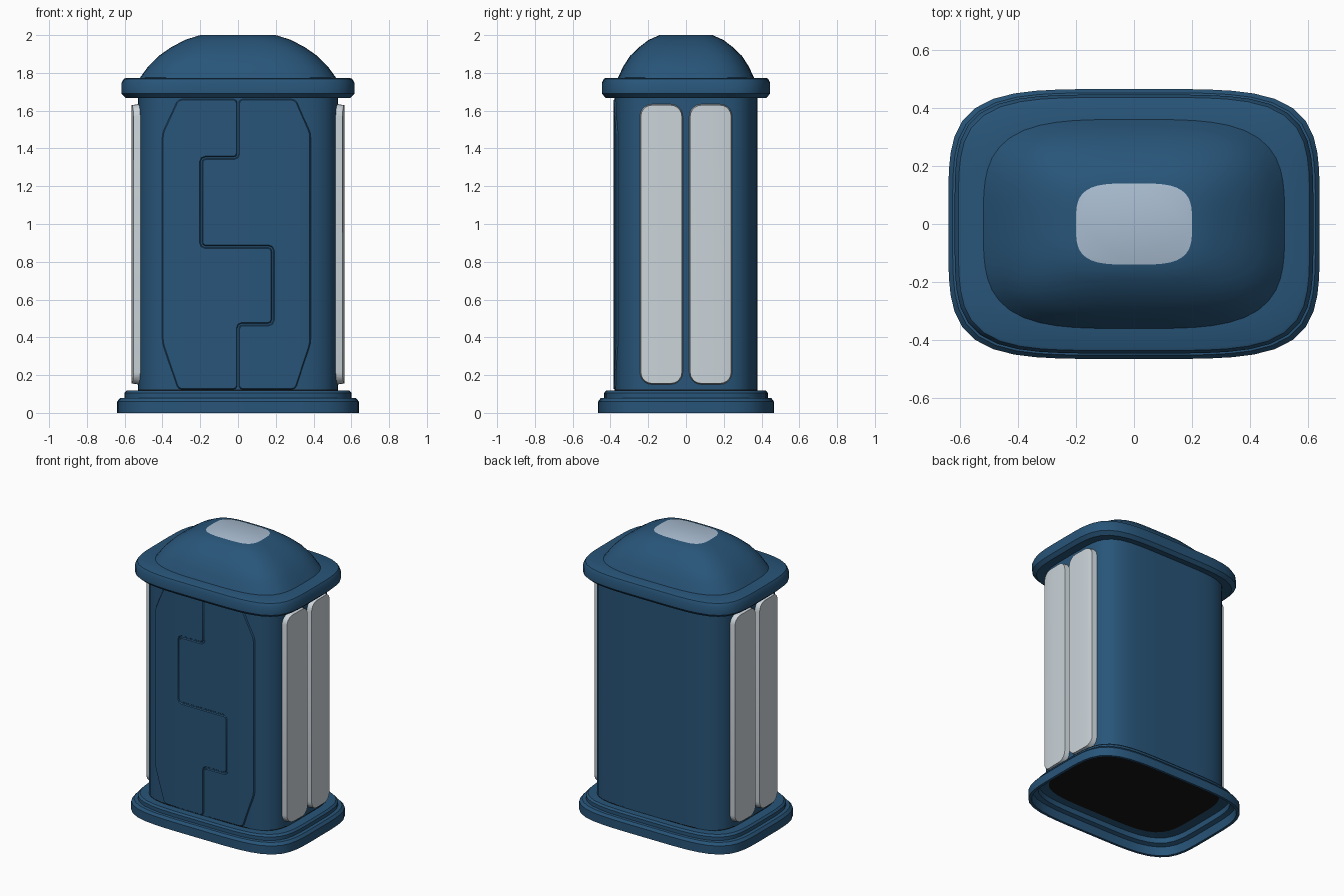
import bpy, bmesh, math
from mathutils import Vector

if "Cube" in bpy.data.objects:
    bpy.data.objects.remove(bpy.data.objects["Cube"])


def material(name, rgb):
    m = bpy.data.materials.new(name)
    m.diffuse_color = (*rgb, 1)
    m.use_nodes = True
    m.node_tree.nodes["Principled BSDF"].inputs["Base Color"].default_value = m.diffuse_color
    return m


BLUE = material("deep_blue", (0.021, 0.09, 0.19))
PALE = material("pale_grey_window", (0.60, 0.66, 0.70))
SKY = material("pale_blue_skylight", (0.40, 0.51, 0.64))
BLACK = material("black_floor", (0.008, 0.008, 0.008))

BODY_X, BODY_Y, POWER = 0.53, 0.378, 5.0


def finish(bm, name, mats, angle=32):
    mesh = bpy.data.meshes.new(name)
    bm.to_mesh(mesh)
    bm.free()
    ob = bpy.data.objects.new(name, mesh)
    bpy.context.collection.objects.link(ob)
    for m in mats:
        mesh.materials.append(m)
    bpy.ops.object.select_all(action='DESELECT')
    ob.select_set(True)
    bpy.context.view_layer.objects.active = ob
    bpy.ops.object.shade_smooth_by_angle(angle=math.radians(angle))
    return ob


def plan(hx, hy, z, power, count=64):
    """Rounded rectangle with gently bulging sides."""
    pts = []
    for i in range(count):
        a = 2 * math.pi * i / count
        c, s = math.cos(a), math.sin(a)
        r = (abs(c) ** power + abs(s) ** power) ** (-1 / power)
        pts.append((hx * r * c, hy * r * s, z))
    return pts


def loft(name, sections, mats, power=4.5, top_mat=None):
    """Skin stacked plan outlines (half x, half y, height)."""
    bm = bmesh.new()
    rings = [[bm.verts.new(p) for p in plan(*s, power)] for s in sections]
    for low, high in zip(rings, rings[1:]):
        n = len(low)
        for j in range(n):
            k = (j + 1) % n
            bm.faces.new((low[j], low[k], high[k], high[j]))
    if top_mat is not None:
        bm.faces.new(rings[-1]).material_index = top_mat
    return finish(bm, name, mats)


def bulge(u, along, out):
    """Distance of the body wall from the centre at position u."""
    return out * (1 - (abs(u) / along) ** POWER) ** (1 / POWER)


def panel(name, outline, mat, place, outward, height, rim, radius, segments):
    """Raised plate with rounded corners, wrapped on to the body wall."""
    bm = bmesh.new()
    bm.faces.new([bm.verts.new((u, 0, z)) for u, z in outline])
    bmesh.ops.bevel(bm, geom=bm.verts[:], offset=radius, segments=segments,
                    profile=0.5, affect='VERTICES')
    face = bm.faces[:][0]
    bmesh.ops.inset_individual(bm, faces=[face], thickness=rim,
                               use_even_offset=True)
    bm.faces.ensure_lookup_table()
    inner = set(max(bm.faces, key=lambda f: len(f.verts)).verts)
    for v in bm.verts:
        v.co.y = height if v in inner else -0.006
    for i in range(-11, 12):
        bmesh.ops.bisect_plane(bm, geom=bm.verts[:] + bm.edges[:] + bm.faces[:],
                               plane_co=(i * 0.0401, 0, 0), plane_no=(1, 0, 0))
    for v in bm.verts:
        v.co = place(v.co.x, v.co.y, v.co.z)
    bm.normal_update()
    facing = sum(f.normal.dot(Vector(outward)) * f.calc_area() for f in bm.faces)
    if facing < 0:
        bmesh.ops.reverse_faces(bm, faces=bm.faces[:])
    return finish(bm, name, [mat])


# Hollow stepped base, seen from below as an open skirt
loft("stepped_base", [
    (0.52, 0.37, 0.112), (0.58, 0.415, 0.105), (0.585, 0.418, 0.07),
    (0.615, 0.443, 0.06), (0.622, 0.448, 0.0), (0.64, 0.465, 0.0),
    (0.64, 0.465, 0.06), (0.625, 0.452, 0.078), (0.602, 0.434, 0.08),
    (0.602, 0.434, 0.105), (0.59, 0.424, 0.118), (0.51, 0.36, 0.12)], [BLUE])

# Black floor closing the body, facing down
floor = loft("floor", [(0.53, 0.378, 0.125), (0.53, 0.378, 0.112)], [BLACK],
             POWER, top_mat=0)
floor.data.flip_normals()

# Main cabin wall
loft("body", [(BODY_X, BODY_Y, 0.115), (BODY_X, BODY_Y, 1.68)], [BLUE], POWER)

# Overhanging eave
loft("eave", [
    (0.51, 0.36, 1.675), (0.595, 0.425, 1.668), (0.618, 0.446, 1.69),
    (0.618, 0.446, 1.745), (0.605, 0.436, 1.768), (0.595, 0.428, 1.772),
    (0.48, 0.32, 1.775)], [BLUE])

# Domed roof with a flat skylight
loft("dome_roof", [
    (0.522, 0.362, 1.77), (0.475, 0.332, 1.835), (0.42, 0.296, 1.89),
    (0.355, 0.25, 1.935), (0.28, 0.197, 1.975), (0.2, 0.14, 2.0)],
    [BLUE, SKY], 3.6, top_mat=1)

# Two interlocking door leaves on the front
seam = [(0, 1.665), (0, 1.35), (-0.195, 1.35), (-0.195, 0.88),
        (0.183, 0.88), (0.183, 0.47), (0, 0.47), (0, 0.12)]
left_edge = [(-0.32, 0.12), (-0.405, 0.37), (-0.405, 1.48), (-0.32, 1.665)]


def on_front(u, d, z):
    return (u, -bulge(u, BODY_X, BODY_Y) - d, z)


for side, name in ((-1, "left_door"), (1, "right_door")):
    edge = [(-side * u * (0.96 if side > 0 else 1), z) for u, z in left_edge]
    panel(name, seam + edge, BLUE, on_front, (0, -1, 0), 0.007, 0.009, 0.022, 2)

# Pairs of tall raised windows on both sides
for sx, side in ((-1, "left"), (1, "right")):
    for sy, end in ((-1, "front"), (1, "back")):
        a, b = sy * 0.016, sy * 0.245
        panel(f"{side}_{end}_window",
              [(a, 0.15), (b, 0.15), (b, 1.635), (a, 1.635)], PALE,
              lambda u, d, z, s=sx: (s * (bulge(u, BODY_Y, BODY_X) + d), u, z),
              (sx, 0, 0), 0.034, 0.006, 0.065, 5)
